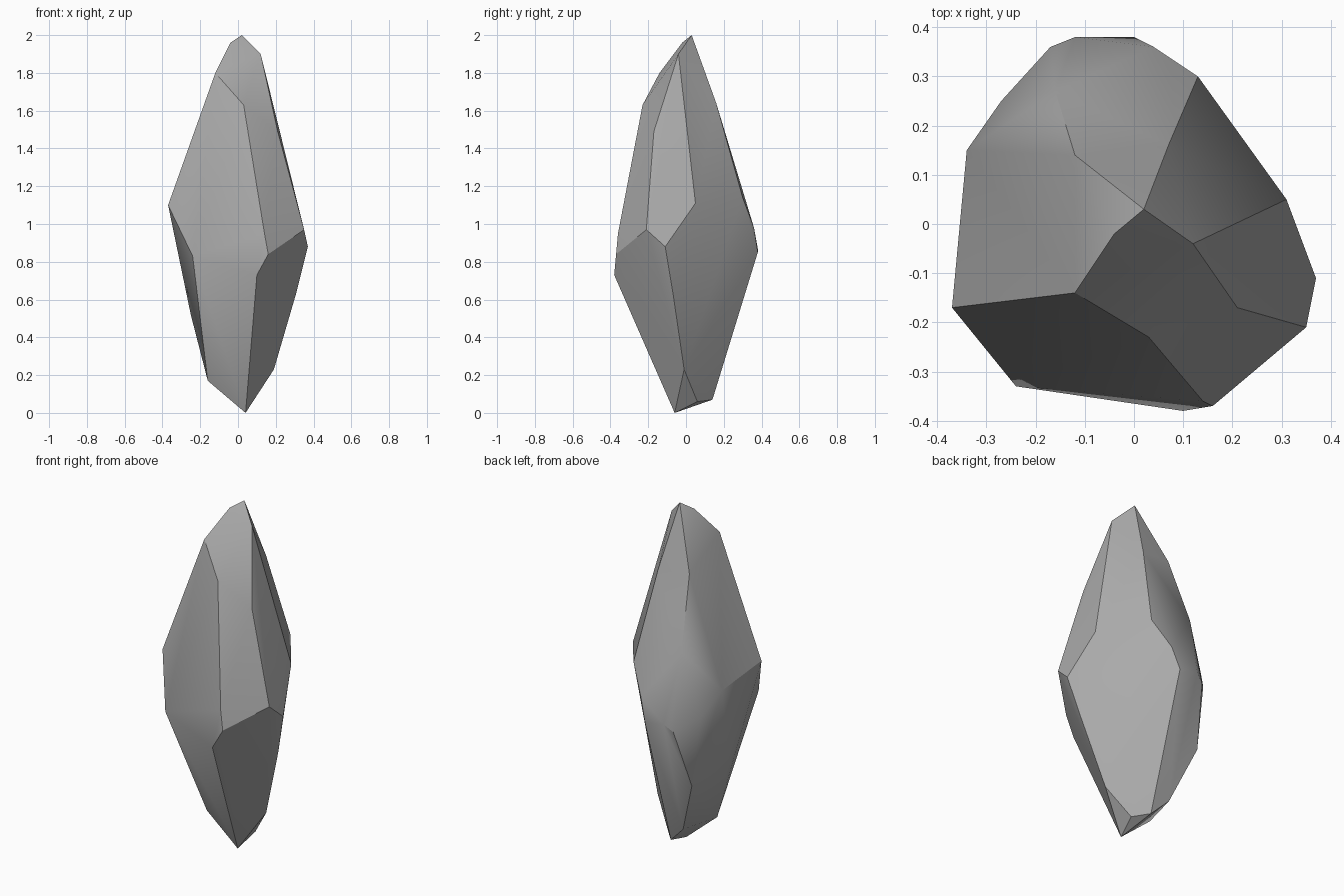
import bpy
import bmesh
from math import radians
from mathutils import Vector

# Start without the default cube
default_cube = bpy.data.objects.get("Cube")
if default_cube is not None:
    bpy.data.objects.remove(default_cube, do_unlink=True)


def make_material(name, color):
    """Plain flat-coloured material for viewport and render."""
    material = bpy.data.materials.new(name)
    material.use_nodes = True
    material.diffuse_color = color
    shader = material.node_tree.nodes["Principled BSDF"]
    shader.inputs["Base Color"].default_value = color
    shader.inputs["Roughness"].default_value = 0.9
    return material


def make_faceted_stone(name, tiers, material, crease_angle):
    """Wrap a convex skin around the corner points of every tier."""
    mesh = bpy.data.meshes.new(name)
    bm = bmesh.new()
    for corners in tiers.values():
        for corner in corners:
            bm.verts.new(Vector(corner))

    hull = bmesh.ops.convex_hull(bm, input=bm.verts[:], use_existing_faces=False)
    unused = set(hull["geom_interior"]) | set(hull["geom_unused"])
    loose = [item for item in unused if isinstance(item, bmesh.types.BMVert)]
    bmesh.ops.delete(bm, geom=loose, context="VERTS")

    # Merge nearly coplanar triangles into broad chipped facets
    bmesh.ops.dissolve_limit(
        bm, angle_limit=radians(1), verts=bm.verts[:], edges=bm.edges[:]
    )
    bmesh.ops.recalc_face_normals(bm, faces=bm.faces[:])
    bm.to_mesh(mesh)
    bm.free()

    stone = bpy.data.objects.new(name, mesh)
    bpy.context.collection.objects.link(stone)
    mesh.materials.append(material)

    # Soft shading across gentle folds, hard edges along the chips
    bpy.ops.object.select_all(action="DESELECT")
    stone.select_set(True)
    bpy.context.view_layer.objects.active = stone
    bpy.ops.object.shade_smooth_by_angle(angle=crease_angle)
    return stone


# Chipped corners of the stone, from the tip down to the foot
stone_tiers = {
    "tip": [(.02, .03, 2), (-.04, -.02, 1.96), (.12, -.04, 1.9), (-.12, -.14, 1.8)],
    "shoulder": [
        (.03, -.23, 1.63), (.21, -.17, 1.49), (.07, .16, 1.64),
        (-.12, .14, 1.66), (-.16, .27, 1.26),
    ],
    "upper_belly": [
        (-.37, -.17, 1.1), (.13, .3, 1.14), (.31, .05, 1.11),
        (-.34, .15, 1.04), (.35, -.21, .97), (.14, -.36, .95),
    ],
    "lower_belly": [
        (.37, -.11, .88), (.04, .36, .98), (0, .38, .85), (-.12, .38, .87),
        (-.17, .36, .83), (-.27, .25, .9), (-.24, -.33, .83),
        (.16, -.37, .84), (.1, -.38, .73),
    ],
    "taper": [(.31, -.07, .64), (-.25, -.04, .52), (-.22, .26, .49)],
    "foot": [
        (.19, -.01, .23), (-.16, -.06, .17), (-.1, .17, .17),
        (0, .14, .07), (.07, .06, .06), (.04, -.06, 0),
    ],
}

stone_grey = make_material("stone grey", (.4, .4, .4, 1))
make_faceted_stone("faceted_stone", stone_tiers, stone_grey, radians(30))
